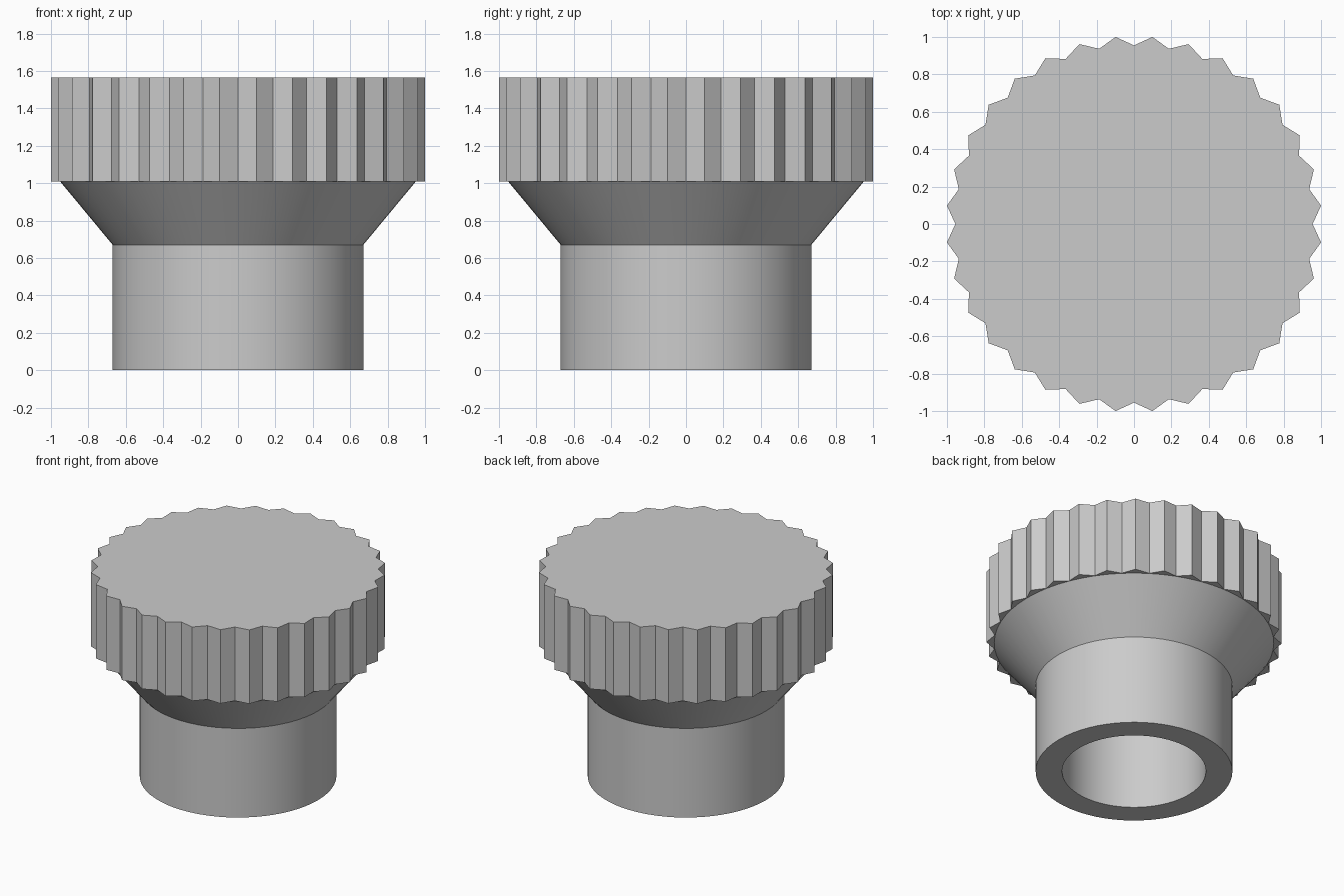
import bpy
import bmesh
from math import sin, cos, pi, radians

cube = bpy.data.objects.get("Cube")
if cube:
    bpy.data.objects.remove(cube, do_unlink=True)

grey = bpy.data.materials.new("plain grey")
grey.use_nodes = True
colour = (0.6, 0.6, 0.6, 1)
grey.diffuse_color = colour
grey.node_tree.nodes["Principled BSDF"].inputs["Base Color"].default_value = colour

TEETH = 32
SEGMENTS = 64
HEAD_BOTTOM, HEAD_TOP = 1.01, 1.565


def make_object(name, bm):
    bmesh.ops.recalc_face_normals(bm, faces=bm.faces)
    mesh = bpy.data.meshes.new(name)
    bm.to_mesh(mesh)
    bm.free()
    mesh.materials.append(grey)
    obj = bpy.data.objects.new(name, mesh)
    bpy.context.collection.objects.link(obj)
    return obj


# Knurled head: a star outline, valleys on the axes, extruded upwards
bm = bmesh.new()
outline = []
for i in range(TEETH * 2):
    radius = 1.005 if i % 2 else 0.955
    angle = pi * i / TEETH
    outline.append(bm.verts.new((radius * cos(angle), radius * sin(angle), HEAD_BOTTOM)))
base = bm.faces.new(outline)
extruded = bmesh.ops.extrude_face_region(bm, geom=[base], use_keep_orig=True)
top = [v for v in extruded["geom"] if isinstance(v, bmesh.types.BMVert)]
bmesh.ops.translate(bm, verts=top, vec=(0, 0, HEAD_TOP - HEAD_BOTTOM))
make_object("knurled_head", bm)

# Hollow sleeve with a flared collar: bore, bottom rim, outer wall, cone
profile = [(0.49, HEAD_BOTTOM), (0.49, 0), (0.67, 0), (0.67, 0.67), (0.952, HEAD_BOTTOM)]
bm = bmesh.new()
rings = [[bm.verts.new((r * cos(2 * pi * i / SEGMENTS), r * sin(2 * pi * i / SEGMENTS), z))
          for i in range(SEGMENTS)] for r, z in profile]
# The last ring joins back to the first, closing the solid under the head
for a, b in zip(rings, rings[1:] + rings[:1]):
    for i in range(SEGMENTS):
        j = (i + 1) % SEGMENTS
        bm.faces.new((a[i], a[j], b[j], b[i]))
sleeve = make_object("flared_sleeve", bm)

bpy.ops.object.select_all(action="DESELECT")
sleeve.select_set(True)
bpy.context.view_layer.objects.active = sleeve
bpy.ops.object.shade_smooth_by_angle(angle=radians(30))
